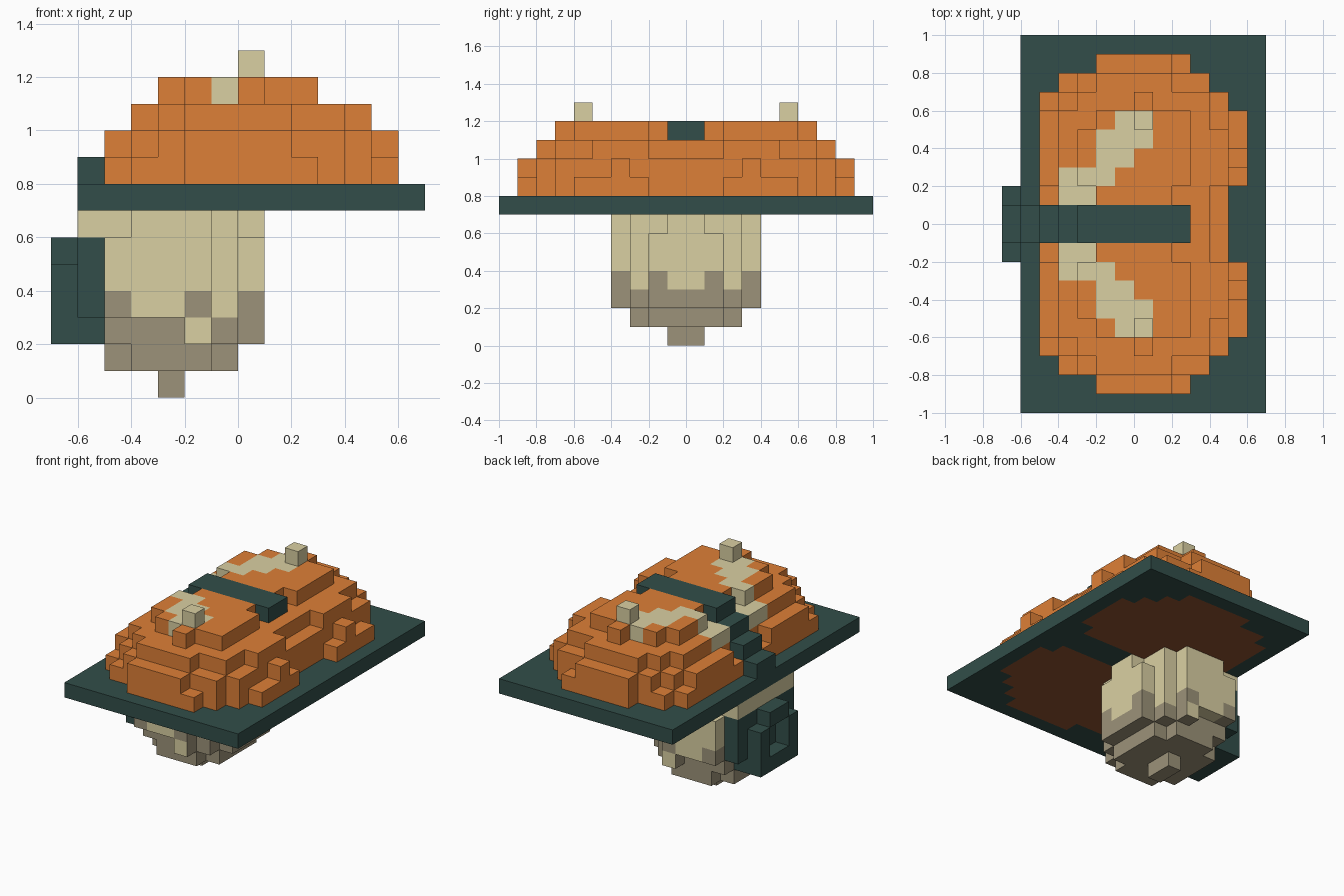
import bpy, bmesh
from mathutils import Vector

cube = bpy.data.objects.get("Cube")
if cube:
    bpy.data.objects.remove(cube)

S = 0.1  # block size


def material(name, rgb):
    m = bpy.data.materials.new(name)
    m.use_nodes = True
    m.diffuse_color = (*rgb, 1)
    m.node_tree.nodes["Principled BSDF"].inputs["Base Color"].default_value = (*rgb, 1)
    return m


MATS = {
    "orange": material("orange", (0.73, 0.215, 0.038)),
    "brown": material("dark brown", (0.28, 0.085, 0.03)),
    "teal": material("dark teal", (0.032, 0.076, 0.067)),
    "beige": material("beige", (0.70, 0.63, 0.365)),
    "taupe": material("taupe", (0.335, 0.29, 0.192)),
}
NAMES = list(MATS)
cells = {}  # block position -> [part, colour]


def rows(part, colour, z0, z1, spans):
    """Fill mirrored rows: spans maps each row out from the middle to its x range."""
    for y, (x0, x1) in spans.items():
        for x in range(x0, x1):
            for z in range(z0, z1):
                for yy in (y, -1 - y):
                    cells[x, yy, z] = [part, colour]


def span(*groups):
    """Expand (first row, last row, x0, x1) groups into a row table."""
    return {y: (a, b) for r0, r1, a, b in groups for y in range(r0, r1 + 1)}


# Base plate with the mound footprint showing underneath
base = span((0, 1, -5, 5), (2, 5, -5, 6), (6, 6, -5, 5), (7, 7, -4, 4), (8, 8, -2, 3))
rows("base_plate", "teal", 7, 8, span((0, 9, -6, 7)))
rows("base_plate", "brown", 7, 8, {y: s for y, s in base.items() if y > 0})

# Twin mounds, stacked in four layers
rows("mounds", "orange", 8, 9, base)
rows("mounds", "orange", 9, 10, span((0, 0, -5, 5), (1, 1, -4, 5), (2, 5, -5, 5), (3, 3, -5, 6),
                                     (6, 6, -4, 5), (7, 7, -3, 4), (8, 8, -2, 2)))
rows("mounds", "orange", 10, 11, span((0, 1, -4, 4), (2, 4, -4, 5), (5, 5, -4, 4),
                                      (6, 6, -3, 4), (7, 7, -2, 2)))
rows("mounds", "orange", 11, 12, span((0, 1, -2, 2), (2, 4, -3, 3), (5, 5, -2, 3), (6, 6, 0, 1)))

# Pale trails on top of the mounds
trail = span((1, 1, -4, -2), (2, 2, -4, -1), (3, 3, -2, 0), (4, 4, -2, 1), (5, 5, -1, 1))
for y, (x0, x1) in trail.items():
    for x in range(x0, x1):
        for yy in (y, -1 - y):
            top = max(c[2] for c in cells if c[:2] == (x, yy))
            cells[x, yy, top][1] = "beige"
rows("studs", "beige", 12, 13, {5: (0, 1)})

# Strap stepping up between the mounds
for i in range(3):
    rows("strap", "teal", 8 + i, 9 + i, {0: (i - 6, i - 5)})
rows("strap", "teal", 11, 12, {0: (-3, 3)})

# Rounded bulb under the plate
rows("bulb", "taupe", 0, 1, {0: (-3, -2)})
rows("bulb", "taupe", 1, 2, span((0, 1, -5, 0), (2, 2, -4, -1)))
rows("bulb", "taupe", 2, 3, span((0, 1, -5, 1), (2, 2, -5, 0), (3, 3, -2, -1)))
rows("bulb", "beige", 3, 6, span((0, 1, -5, 1), (2, 2, -5, 0), (3, 3, -5, -1)))
rows("bulb", "beige", 6, 7, span((0, 0, -6, 1), (1, 2, -6, 0), (3, 3, -4, -1)))
rows("bulb", "taupe", 3, 4, {1: (0, 1), 2: (-5, -4)})
for x in (-5, -2):
    rows("bulb", "taupe", 3, 4, {3: (x, x + 1)})
# Blocks whose front and back ends are paler than their sides
pale_ends = {(-2, 3, 2), (-2, -4, 2)}

# Buckle on the side of the bulb
rows("buckle", "teal", 2, 6, span((0, 1, -6, -5)))
rows("buckle", "teal", 3, 6, {2: (-6, -5)})
rows("buckle", "teal", 2, 5, {1: (-7, -6)})
rows("buckle", "teal", 2, 3, {0: (-7, -6)})
rows("buckle", "teal", 5, 6, {0: (-7, -6)})


def skin(part):
    """Build the outer faces of one part and merge flat regions of equal colour."""
    bm = bmesh.new()
    for pos, (owner, colour) in cells.items():
        if owner != part:
            continue
        for axis in range(3):
            shade = "beige" if axis == 1 and pos in pale_ends else colour
            for sign in (-1, 1):
                n = Vector((0, 0, 0))
                n[axis] = sign
                if tuple(int(p + d) for p, d in zip(pos, n)) in cells:
                    continue
                u = Vector((0, 0, 0))
                u[(axis + 1) % 3] = 0.5
                v = n.cross(u)
                mid = Vector(pos) + Vector((0.5, 0.5, 0.5)) + n * 0.5
                corners = [mid - u - v, mid + u - v, mid + u + v, mid - u + v]
                f = bm.faces.new([bm.verts.new(c * S) for c in corners])
                f.material_index = NAMES.index(shade)
    bmesh.ops.remove_doubles(bm, verts=bm.verts, dist=0.001)
    bmesh.ops.dissolve_limit(bm, angle_limit=0.01, verts=bm.verts, edges=bm.edges,
                             delimit={"MATERIAL"})
    mesh = bpy.data.meshes.new(part)
    bm.to_mesh(mesh)
    bm.free()
    for m in MATS.values():
        mesh.materials.append(m)
    bpy.context.collection.objects.link(bpy.data.objects.new(part, mesh))


for part in dict.fromkeys(owner for owner, _ in cells.values()):
    skin(part)
